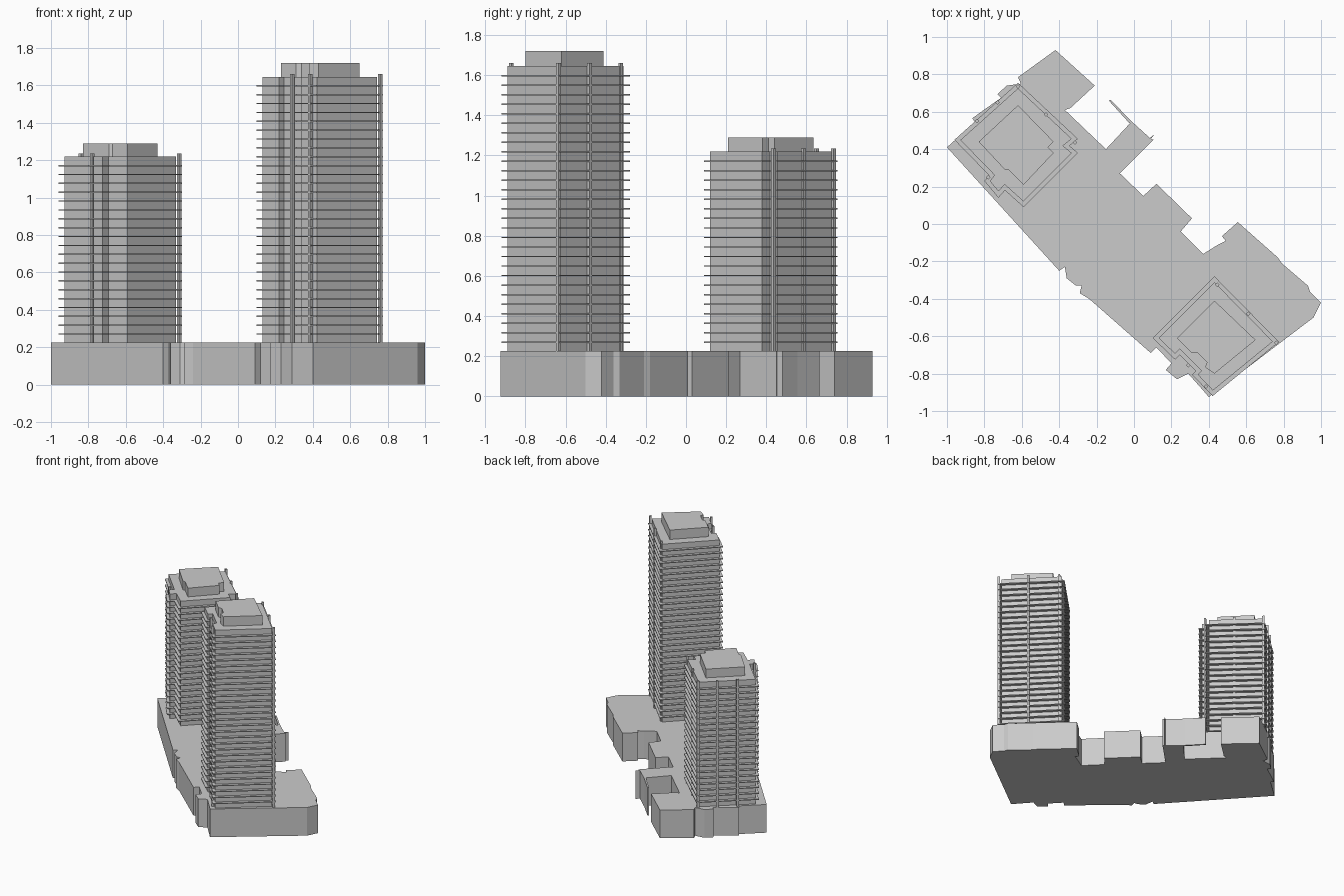
import bpy, bmesh
from mathutils import Vector

PODIUM_TOP = 0.225
FLOOR = 0.0474   # storey height
SLAB = 0.007     # balcony slab thickness


def add_prism(bm, pts, z0, z1):
    """Closed vertical extrusion of a counter-clockwise outline."""
    face = bm.faces.new([bm.verts.new((x, y, z0)) for x, y in pts])
    ext = bmesh.ops.extrude_face_region(bm, geom=[face], use_keep_orig=True)
    top = [v for v in ext["geom"] if isinstance(v, bmesh.types.BMVert)]
    bmesh.ops.translate(bm, verts=top, vec=(0, 0, z1 - z0))


def make_object(name, prisms):
    bm = bmesh.new()
    for pts, z0, z1 in prisms:
        add_prism(bm, pts, z0, z1)
    bmesh.ops.recalc_face_normals(bm, faces=bm.faces)
    mesh = bpy.data.meshes.new(name)
    bm.to_mesh(mesh)
    bm.free()
    obj = bpy.data.objects.new(name, mesh)
    bpy.context.collection.objects.link(obj)
    return obj


def inset(pts, d):
    """Move every edge of a counter-clockwise outline inwards by d."""
    out = []
    for i, p in enumerate(pts):
        p = Vector(p)
        a = (p - Vector(pts[i - 1])).normalized()
        b = (Vector(pts[(i + 1) % len(pts)]) - p).normalized()
        na, nb = Vector((-a.y, a.x)), Vector((-b.y, b.x))
        out.append(tuple(p + (na + nb) * d / (1 + na.dot(nb))))
    return out


def diamond(x, y, r):
    return [(x - r, y), (x, y - r), (x + r, y), (x, y + r)]


def tower(name, slab, columns, penthouse, floors, roof, top):
    make_object(name + "_body", [(inset(slab, 0.022), PODIUM_TOP - 0.01, roof)])
    make_object(name + "_balcony_slabs",
                [(slab, 0.27 + i * FLOOR - SLAB / 2, 0.27 + i * FLOOR + SLAB / 2)
                 for i in range(floors)])
    make_object(name + "_columns",
                [(diamond(x, y, 0.012), PODIUM_TOP - 0.01, roof + 0.015)
                 for x, y in columns])
    make_object(name + "_penthouse", [(penthouse, roof - 0.01, top)])


# Podium with stepped street fronts
podium = [
    (-1.0, 0.41), (-0.40, -0.25), (-0.37, -0.23), (-0.36, -0.29), (-0.31, -0.33),
    (-0.28, -0.33), (-0.29, -0.37), (-0.24, -0.40), (0.09, -0.69), (0.12, -0.66),
    (0.20, -0.745), (0.17, -0.78), (0.23, -0.83), (0.29, -0.80), (0.37, -0.89),
    (0.40, -0.925), (0.96, -0.50), (1.0, -0.42), (0.94, -0.36), (0.93, -0.33),
    (0.79, -0.21), (0.77, -0.18), (0.555, 0.01), (0.47, -0.065), (0.49, -0.09),
    (0.45, -0.11), (0.37, -0.16), (0.25, -0.04), (0.31, 0.03), (0.12, 0.215),
    (0.05, 0.15), (-0.075, 0.27), (0.105, 0.45), (0.085, 0.455), (-0.02, 0.54),
    (-0.15, 0.40), (-0.37, 0.61), (-0.34, 0.62), (-0.21, 0.74), (-0.42, 0.93),
    (-0.62, 0.785), (-0.605, 0.75), (-0.68, 0.74), (-0.73, 0.695),
    (-0.71, 0.675), (-0.81, 0.605), (-0.865, 0.565), (-0.85, 0.545)]
make_object("podium", [(podium, 0, PODIUM_TOP)])

# Thin garden wall beside the courtyard
make_object("courtyard_wall", [
    ([(-0.135, 0.66), (-0.03, 0.545), (0.085, 0.448), (0.11, 0.48),
      (0.085, 0.46), (-0.02, 0.555), (-0.125, 0.665)], 0, PODIUM_TOP)])

# Shorter tower
tower("short_tower",
      [(-0.96, 0.45), (-0.775, 0.26), (-0.80, 0.23), (-0.725, 0.14), (-0.69, 0.18),
       (-0.59, 0.09), (-0.30, 0.38), (-0.345, 0.418), (-0.30, 0.455), (-0.62, 0.755)],
      [(-0.315, 0.435), (-0.47, 0.585), (-0.62, 0.735), (-0.73, 0.65),
       (-0.84, 0.55), (-0.78, 0.25)],
      [(-0.83, 0.44), (-0.69, 0.29), (-0.67, 0.29), (-0.59, 0.21), (-0.43, 0.38),
       (-0.46, 0.41), (-0.43, 0.44), (-0.62, 0.635)],
      20, 1.22, 1.29)

# Taller tower
tower("tall_tower",
      [(0.10, -0.61), (0.22, -0.725), (0.245, -0.70), (0.33, -0.785), (0.31, -0.805),
       (0.42, -0.92), (0.775, -0.63), (0.43, -0.28)],
      [(0.76, -0.635), (0.61, -0.48), (0.445, -0.325), (0.29, -0.755), (0.385, -0.87)],
      [(0.23, -0.61), (0.31, -0.69), (0.34, -0.69), (0.39, -0.74), (0.38, -0.765),
       (0.43, -0.80), (0.65, -0.62), (0.43, -0.41)],
      29, 1.645, 1.72)
